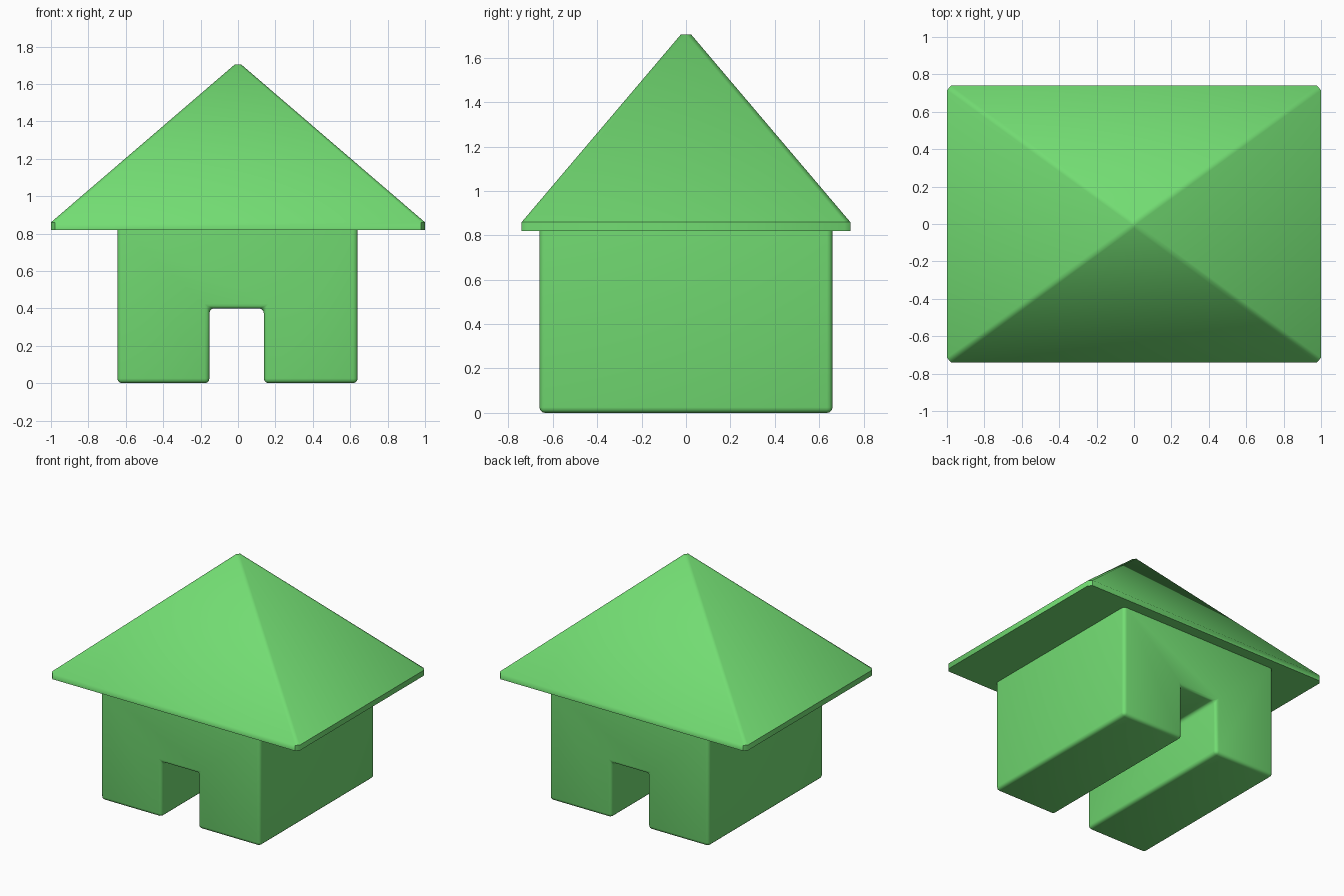
import bpy, bmesh, math

if "Cube" in bpy.data.objects:
    bpy.data.objects.remove(bpy.data.objects["Cube"])

green = bpy.data.materials.new("green")
green.diffuse_color = (0.17, 0.72, 0.17, 1)
green.use_nodes = True
green.node_tree.nodes["Principled BSDF"].inputs["Base Color"].default_value = green.diffuse_color


def finish(bm, name):
    bmesh.ops.recalc_face_normals(bm, faces=bm.faces[:])
    mesh = bpy.data.meshes.new(name)
    bm.to_mesh(mesh)
    bm.free()
    mesh.materials.append(green)
    obj = bpy.data.objects.new(name, mesh)
    bpy.context.collection.objects.link(obj)
    bpy.ops.object.select_all(action='DESELECT')
    obj.select_set(True)
    bpy.context.view_layer.objects.active = obj
    bpy.ops.object.shade_smooth_by_angle(angle=math.radians(45))
    return obj


# Walls: front outline with a doorway, extruded through the full depth
EAVE = 0.82
DEPTH = 0.66
outline = [(-0.645, 0), (-0.153, 0), (-0.153, 0.40), (0.138, 0.40),
           (0.138, 0), (0.64, 0), (0.64, EAVE), (-0.645, EAVE)]
bm = bmesh.new()
front = bm.faces.new([bm.verts.new((x, -DEPTH, z)) for x, z in outline])
back = bmesh.ops.extrude_face_region(bm, geom=[front], use_keep_orig=True)
bmesh.ops.translate(bm, vec=(0, 2 * DEPTH, 0),
                    verts=[g for g in back["geom"] if isinstance(g, bmesh.types.BMVert)])
# Round every edge except those meeting the roof
soft = [e for e in bm.edges if min(v.co.z for v in e.verts) < EAVE - 0.01]
bmesh.ops.recalc_face_normals(bm, faces=bm.faces[:])
bmesh.ops.bevel(bm, geom=soft, offset=0.025, offset_type='OFFSET',
                segments=3, profile=0.5, affect='EDGES', clamp_overlap=True)
finish(bm, "walls")


# Roof: chamfered rectangular eaves rising to a tiny diamond tip
def ring(bm, x, y, cx, cy, z):
    pts = [(x, -cy), (x, cy), (cx, y), (-cx, y),
           (-x, cy), (-x, -cy), (-cx, -y), (cx, -y)]
    return [bm.verts.new((px, py, z)) for px, py in pts]


bm = bmesh.new()
rings = [ring(bm, 1.0, 0.74, 0.978, 0.715, 0.82),
         ring(bm, 1.0, 0.74, 0.978, 0.715, 0.86),
         ring(bm, 0.016, 0.023, 0, 0, 1.705)]
for low, high in zip(rings, rings[1:]):
    for i in range(8):
        j = (i + 1) % 8
        bm.faces.new((low[i], low[j], high[j], high[i]))
bm.faces.new(rings[0])
bm.faces.new(rings[-1])
bmesh.ops.remove_doubles(bm, verts=bm.verts[:], dist=0.001)
finish(bm, "roof")
